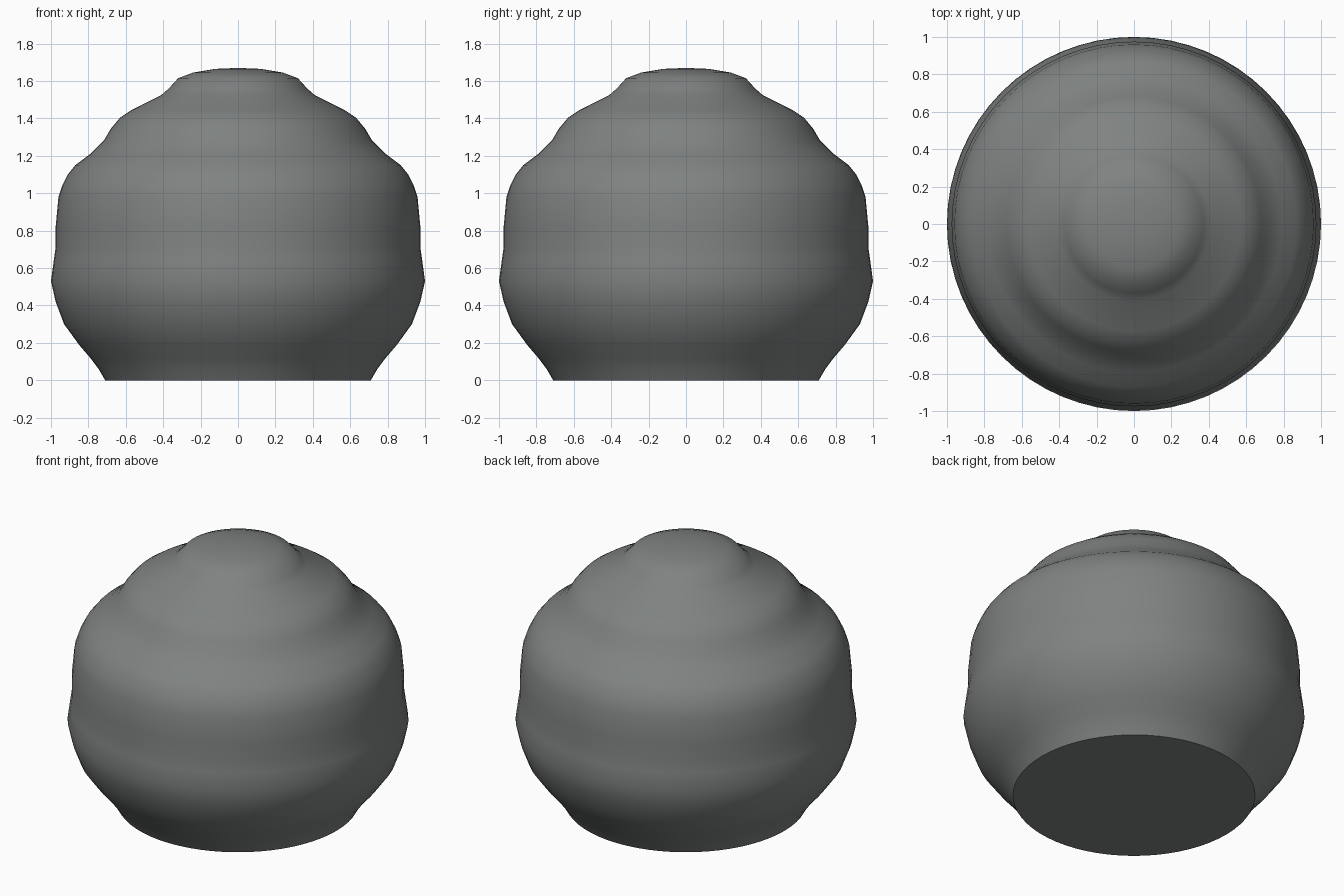
import bpy, bmesh, math

if "Cube" in bpy.data.objects:
    bpy.data.objects.remove(bpy.data.objects["Cube"])

# Outer profile as (radius, height), from base rim to crown
PROFILE = [
    (0.71, 0.0), (0.745, 0.06), (0.79, 0.12), (0.85, 0.19), (0.93, 0.30),
    (0.975, 0.42), (1.0, 0.53), (0.985, 0.64), (0.975, 0.71), (0.975, 0.82),
    (0.96, 0.98), (0.94, 1.04), (0.91, 1.10), (0.87, 1.15), (0.79, 1.21),
    (0.715, 1.285), (0.68, 1.345), (0.63, 1.405), (0.57, 1.445),
    (0.41, 1.525), (0.37, 1.56), (0.32, 1.615), (0.24, 1.645), (0.12, 1.665),
]
TOP = 1.67
SEGMENTS = 64


def lathe(name, profile, top, segments):
    bm = bmesh.new()
    rings = []
    for r, z in profile:
        rings.append([bm.verts.new((r * math.cos(2 * math.pi * i / segments),
                                    r * math.sin(2 * math.pi * i / segments), z))
                      for i in range(segments)])
    # Side bands
    for low, high in zip(rings, rings[1:]):
        for i in range(segments):
            j = (i + 1) % segments
            bm.faces.new((low[i], low[j], high[j], high[i]))
    # Crown fan and flat base
    pole = bm.verts.new((0, 0, top))
    for i in range(segments):
        bm.faces.new((rings[-1][i], rings[-1][(i + 1) % segments], pole))
    bm.faces.new(rings[0][::-1])
    bmesh.ops.recalc_face_normals(bm, faces=bm.faces)
    mesh = bpy.data.meshes.new(name)
    bm.to_mesh(mesh)
    bm.free()
    obj = bpy.data.objects.new(name, mesh)
    bpy.context.collection.objects.link(obj)
    return obj


# Rounded, weathered boulder body
body = lathe("boulder_body", PROFILE, TOP, SEGMENTS)
bpy.context.view_layer.objects.active = body
body.select_set(True)
bpy.ops.object.shade_smooth_by_angle(angle=math.radians(45))

# Dark stone grey
stone = bpy.data.materials.new("dark_stone")
stone.diffuse_color = (0.21, 0.225, 0.22, 1)
stone.use_nodes = True
stone.node_tree.nodes["Principled BSDF"].inputs["Base Color"].default_value = stone.diffuse_color
body.data.materials.append(stone)
